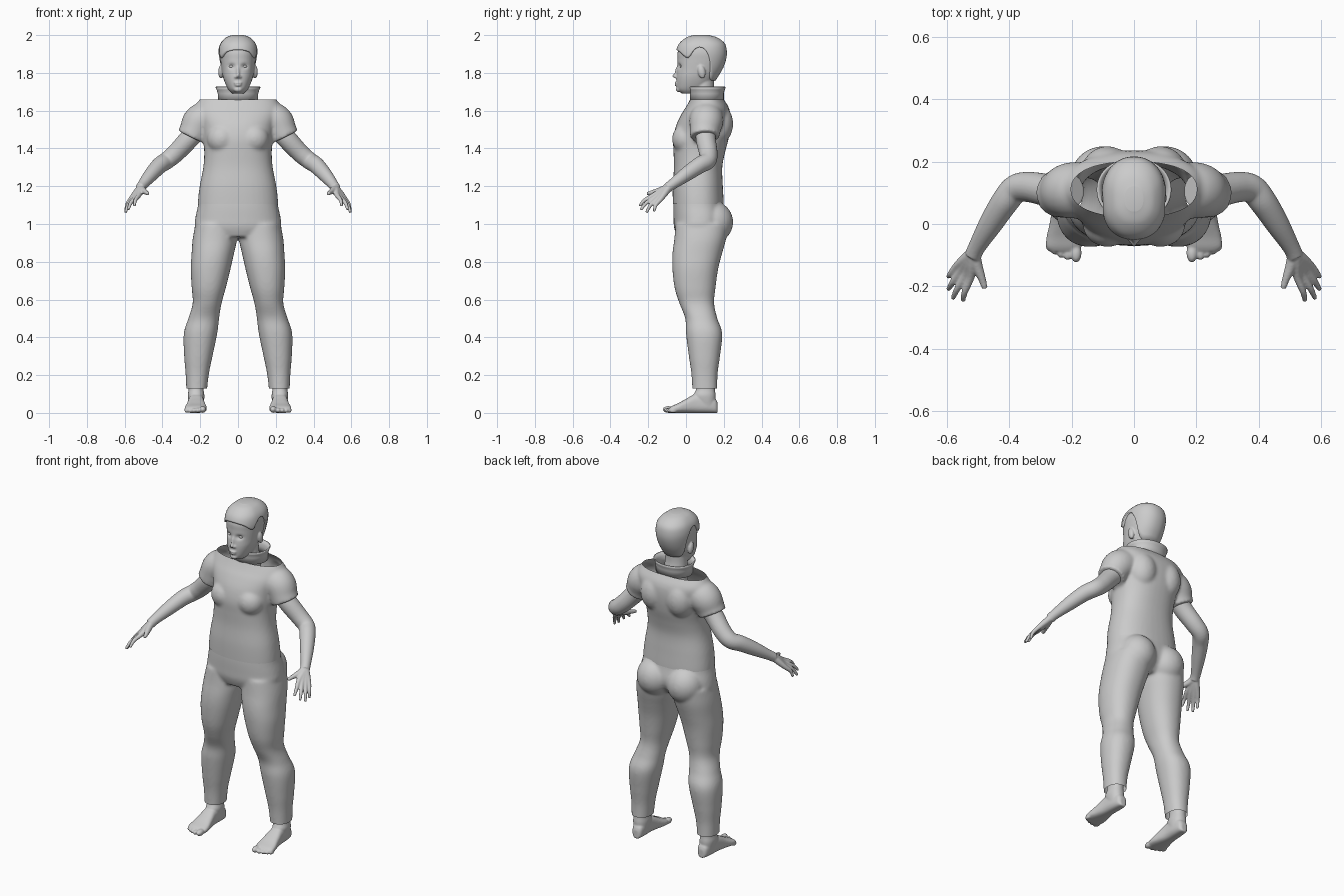
import bpy, bmesh, math
from mathutils import Vector, Matrix

if "Cube" in bpy.data.objects:
    bpy.data.objects.remove(bpy.data.objects["Cube"])


def sample(keys, n=6):
    """Catmull-Rom through tuples of numbers."""
    out = []
    for i in range(len(keys) - 1):
        a, b, c, d = (keys[max(i - 1, 0)], keys[i], keys[i + 1], keys[min(i + 2, len(keys) - 1)])
        for k in range(n):
            t = k / n
            out.append(tuple(0.5 * (2 * q + (r - p) * t + (2 * p - 5 * q + 4 * r - s) * t * t
                             + (3 * q - p - 3 * r + s) * t ** 3) for p, q, r, s in zip(a, b, c, d)))
    return out + [tuple(keys[-1])]


def at(table, x):
    """Linear lookup in a sampled table sorted by its first value."""
    for a, b in zip(table, table[1:]):
        if a[0] <= x <= b[0]:
            t = (x - a[0]) / max(b[0] - a[0], 1e-9)
            return [p + (q - p) * t for p, q in zip(a, b)][1:]
    return list(table[0 if x < table[0][0] else -1][1:])


def oval(c, u, v, p=2.2, n=40):
    """Superellipse ring around c with half axes u and v."""
    f = lambda w: math.copysign(abs(w) ** (2 / p), w)
    return [c + u * f(math.cos(2 * math.pi * i / n)) + v * f(math.sin(2 * math.pi * i / n)) for i in range(n)]


def loft(bm, rings, caps=True, closed=False):
    rows = [[bm.verts.new(p) for p in r] for r in rings]
    n = len(rows[0])
    for a, b in zip(rows, rows[1:] + rows[:1] if closed else rows[1:]):
        for i in range(n):
            bm.faces.new((a[i], a[(i + 1) % n], b[(i + 1) % n], b[i]))
    if caps and not closed:
        bm.faces.new(rows[0][::-1])
        bm.faces.new(rows[-1])


def stack(bm, keys, p=2.2):
    """Loft of level rings from (z, x0, x1, y0, y1)."""
    loft(bm, [oval(Vector(((x0 + x1) / 2, (y0 + y1) / 2, z)), Vector(((x1 - x0) / 2, 0, 0)),
                   Vector((0, (y1 - y0) / 2, 0)), p) for z, x0, x1, y0, y1 in sample(keys)])


def sym(keys):
    return [(z, -w, w, a, b) for z, w, a, b in keys]


def tube(bm, keys, n=24):
    """Round tube through (x, y, z, radius), rounded at the far end."""
    pts = sample(keys)
    rings = []
    for i, q in enumerate(pts):
        d = (Vector(pts[min(i + 1, len(pts) - 1)][:3]) - Vector(pts[max(i - 1, 0)][:3])).normalized()
        u = d.cross(Vector((0.3, 1, 0.2))).normalized()
        rings.append(oval(Vector(q[:3]), u * q[3], d.cross(u) * q[3], 2, n))
    loft(bm, rings)


def ball(bm, c, r, tilt=0):
    m = Matrix.Translation(c) @ Matrix.Rotation(tilt, 4, 'X') @ Matrix.Diagonal((*r, 1))
    bmesh.ops.create_uvsphere(bm, u_segments=24, v_segments=16, radius=1, matrix=m)


def mirror(bm):
    dup = bmesh.ops.duplicate(bm, geom=bm.verts[:] + bm.edges[:] + bm.faces[:])["geom"]
    for v in dup:
        if isinstance(v, bmesh.types.BMVert):
            v.co.x *= -1


def finish(name, bm, voxel=0, smooth=0, cuts=(), shape=None):
    """Make the object; fuse overlaps by voxel remesh, relax, then trim at (z, direction)."""
    bmesh.ops.recalc_face_normals(bm, faces=bm.faces[:])
    me = bpy.data.meshes.new(name)
    bm.to_mesh(me)
    ob = bpy.data.objects.new(name, me)
    bpy.context.collection.objects.link(ob)
    if voxel:
        mod = ob.modifiers.new("fuse", 'REMESH')
        mod.mode, mod.voxel_size = 'VOXEL', voxel
        dg = bpy.context.evaluated_depsgraph_get()
        me = bpy.data.meshes.new_from_object(ob.evaluated_get(dg))
        ob.modifiers.clear()
        bm.clear()
        bm.from_mesh(me)
        for _ in range(smooth):
            bmesh.ops.smooth_vert(bm, verts=bm.verts[:], factor=0.5, use_axis_x=True, use_axis_y=True, use_axis_z=True)
        for z, s in cuts:
            bmesh.ops.bisect_plane(bm, geom=bm.verts[:] + bm.edges[:] + bm.faces[:],
                                   plane_co=(0, 0, z), plane_no=(0, 0, s), clear_outer=True)
        if shape:
            for v in bm.verts:
                shape(v.co)
        bm.to_mesh(me)
        ob.data = me
    me.name = name
    me.polygons.foreach_set("use_smooth", [True] * len(me.polygons))
    bm.free()
    return ob


# Shirt: sleeves, shoulder blades, chest, then the trunk, cut open at neck and hem
bm = bmesh.new()
tube(bm, [(.10, .11, 1.53, .08), (.16, .11, 1.56, .088), (.205, .107, 1.54, .09), (.232, .1, 1.49, .08), (.247, .1, 1.46, .078)])
ball(bm, (.085, .165, 1.53), (.085, .085, .11))
ball(bm, (.085, .0, 1.45), (.08, .074, .08))
mirror(bm)
stack(bm, sym([(1.05, .213, -.068, .2), (1.11, .213, -.07, .2), (1.2, .203, -.07, .195), (1.3, .184, -.064, .192),
               (1.38, .179, -.066, .207), (1.45, .185, -.068, .225), (1.52, .197, -.053, .235), (1.58, .222, -.025, .235),
               (1.62, .225, 0, .225), (1.66, .203, .022, .2), (1.71, .16, .045, .17)]), 2.3)
finish("shirt", bm, .008, 5, [(1.66, 1), (1.105, -1)])

# Trousers: legs, seat, hips
bm = bmesh.new()
stack(bm, [(1.0, .005, .225, -.055, .225), (.92, .005, .24, -.062, .212), (.84, .022, .246, -.072, .19),
           (.76, .04, .25, -.072, .17), (.66, .065, .245, -.06, .156), (.58, .087, .24, -.035, .149),
           (.5, .1, .263, -.004, .166), (.42, .11, .287, .0, .192), (.3, .135, .285, .015, .18),
           (.2, .155, .277, .029, .167), (.08, .168, .272, .035, .167)])
ball(bm, (.1, .145, 1.01), (.105, .105, .11))
mirror(bm)
stack(bm, sym([(1.17, .205, -.062, .19), (1.1, .212, -.067, .2), (1.03, .226, -.066, .213),
               (.98, .225, -.063, .2), (.93, .16, -.045, .16)]), 2.3)
finish("trousers", bm, .008, 5, [(1.125, 1), (.13, -1)])

# Arms with hands
bm = bmesh.new()
tube(bm, [(.2, .105, 1.52, .055), (.26, .105, 1.45, .053), (.33, .118, 1.375, .049), (.378, .113, 1.335, .046),
          (.415, .07, 1.31, .044), (.46, 0, 1.262, .038), (.503, -.072, 1.21, .028), (.516, -.1, 1.19, .027)])
wrist = Vector((.514, -.09, 1.195))
tips = [(.548, -.243, 1.1), (.58, -.236, 1.08), (.594, -.207, 1.066), (.594, -.168, 1.072)]
for i, tip in enumerate(tips):
    k = Vector((.525, -.172, 1.152)).lerp(Vector((.568, -.135, 1.13)), i / 3)
    mid = k.lerp(Vector(tip), .55) + Vector((.005, -.006, .004))
    tube(bm, [(*wrist, .02), (*wrist.lerp(k, .5), .018), (*k, .0135), (*mid, .0105), (*tip, .008)], 12)
    ball(bm, tip, (.008, .008, .008))
tube(bm, [(*wrist, .02), (.503, -.135, 1.178), (.488, -.175, 1.168), (.478, -.207, 1.16)][:1]
     + [(.503, -.135, 1.178, .018), (.488, -.175, 1.168, .013), (.478, -.207, 1.16, .009)], 12)
mirror(bm)
finish("arms_and_hands", bm, .0042, 2)

# Feet: sole and instep, ankle, toes
bm = bmesh.new()
foot = [(.168, .218, .015, .05), (.155, .218, .03, .075), (.11, .22, .038, .1), (.05, .222, .041, .1),
        (0, .222, .049, .074), (-.04, .223, .057, .052), (-.072, .225, .057, .038), (-.088, .226, .044, .028)]
loft(bm, [oval(Vector((x, y, h / 2)), Vector((w, 0, 0)), Vector((0, 0, h / 2)), 2.7) for y, x, w, h in sample(foot)])
stack(bm, [(.04, .182, .258, .06, .155), (.09, .178, .266, .04, .157), (.13, .183, .261, .055, .153), (.2, .178, .266, .05, .158)])
for x, y, r in [(.186, -.093, .018), (.213, -.094, .0135), (.235, -.088, .0125), (.255, -.079, .012), (.272, -.068, .0115)]:
    ball(bm, (x, y, r), (r, r * 1.7, r))
mirror(bm)
finish("feet", bm, .0045, 2)

# Head with neck, nose, lips and ears
bm = bmesh.new()
head = sample([(1.69, .03, -.02, .06), (1.71, .05, -.044, .11), (1.74, .066, -.05, .135), (1.78, .08, -.051, .16),
               (1.82, .087, -.047, .185), (1.87, .093, -.045, .203), (1.91, .095, -.044, .206),
               (1.95, .085, -.028, .195), (1.98, .055, .01, .155), (1.992, .02, .05, .11)])
stack(bm, sym([(1.56, .075, .04, .17), (1.66, .066, .035, .16), (1.72, .063, .035, .15), (1.78, .06, .04, .15)]), 2)
loft(bm, [oval(Vector((0, (a + b) / 2, z)), Vector((w, 0, 0)), Vector((0, (b - a) / 2, 0))) for z, w, a, b in head])
ball(bm, (0, -.053, 1.784), (.011, .02, .012))
ball(bm, (0, -.047, 1.81), (.009, .011, .035), -.25)
ball(bm, (0, -.047, 1.747), (.024, .014, .006))
ball(bm, (0, -.046, 1.735), (.02, .014, .007))
ball(bm, (0, -.038, 1.712), (.024, .016, .014))
for s in (1, -1):
    ball(bm, (s * .011, -.048, 1.778), (.009, .013, .008))
    ball(bm, (s * .091, .083, 1.805), (.014, .02, .036), .2)


def sockets(co):
    # Eye hollows pressed into the face
    if co.y < .03:
        co.y += .012 * math.exp(-((abs(co.x) - .034) / .017) ** 2 - ((co.z - 1.835) / .013) ** 2)


finish("head", bm, .0045, 3, shape=sockets)
bm = bmesh.new()
for s in (1, -1):
    ball(bm, (s * .034, -.021, 1.834), (.014, .012, .009))
finish("eyes", bm)

# Hair cap: rings running from the crown to a varying hairline
line = sample([(-1, 1.922), (-.8, 1.908), (-.5, 1.88), (-.25, 1.925), (0, 1.935), (.25, 1.9), (.5, 1.81), (.75, 1.765), (1, 1.76)])


def hair_point(i, t, off, n=72):
    a = 2 * math.pi * i / n
    z = 1.992 - (1.992 - at(line, math.sin(a))[0]) * t * t
    w, y0, y1 = at(head, z)
    p = oval(Vector((0, (y0 + y1) / 2, z)), Vector((w + off, 0, 0)), Vector((0, (y1 - y0) / 2 + off, 0)), 2.2, n)[i]
    return p + Vector((0, 0, .008 * (1 - t * t)))


bm = bmesh.new()
loft(bm, [[hair_point(i, t / 20, .01) for i in range(72)] for t in range(21)]
     + [[hair_point(i, 1, -.006) for i in range(72)]], caps=False)
bmesh.ops.holes_fill(bm, edges=[e for e in bm.edges if e.is_boundary and e.verts[0].co.z > 1.99])
finish("hair", bm)

# Flared stand-up collar
bm = bmesh.new()
loft(bm, [oval(Vector((0, .11, z)), Vector((w, 0, 0)), Vector((0, w * .84, 0)), 2.1, 48) for z, w in
          [(1.652, .107), (1.69, .107), (1.71, .113), (1.726, .12), (1.727, .113), (1.705, .102), (1.69, .099), (1.652, .099)]],
     closed=True)
finish("collar", bm)
